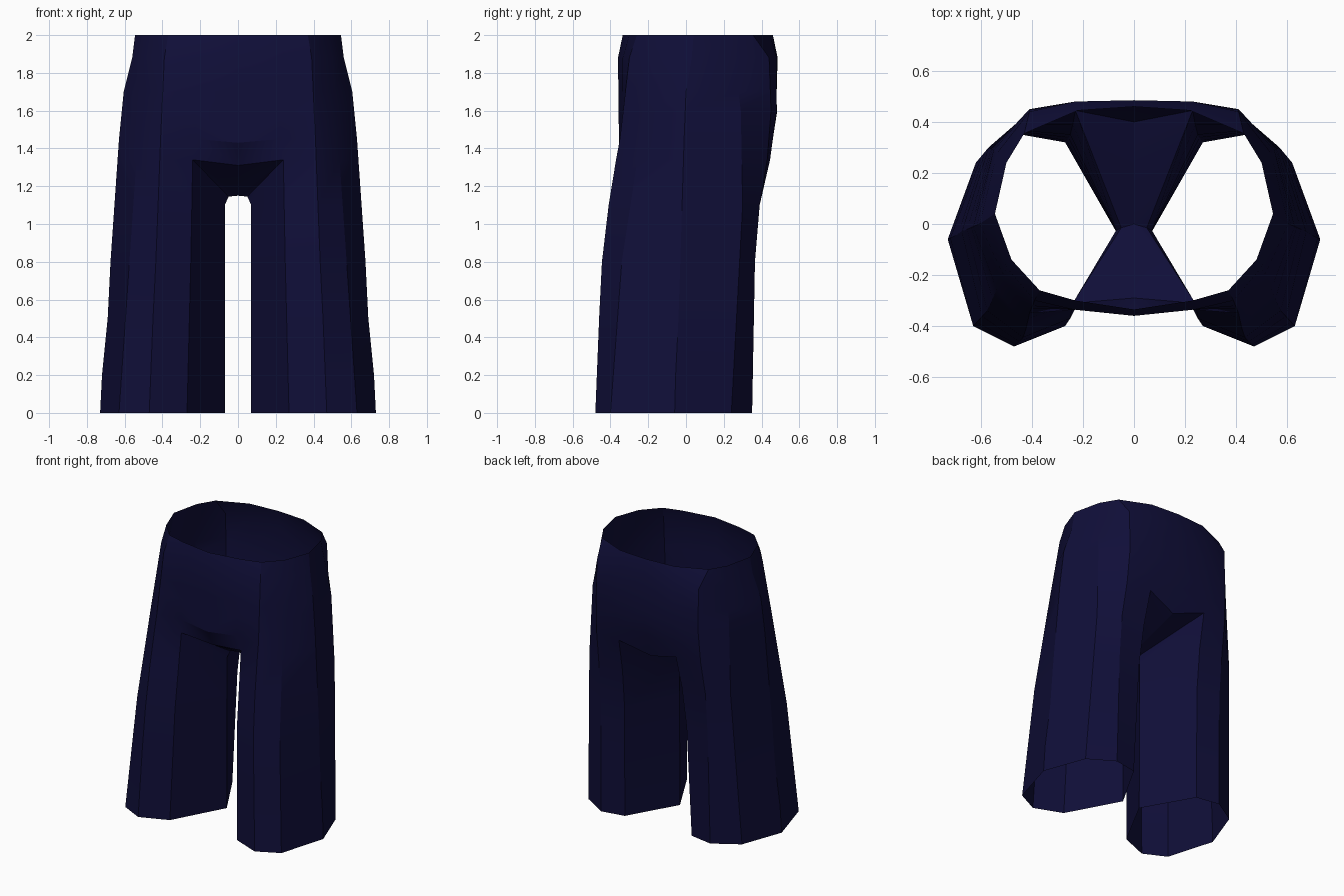
import bpy, bmesh, math

cube = bpy.data.objects.get("Cube")
if cube:
    bpy.data.objects.remove(cube, do_unlink=True)

# Dark navy cloth
navy = bpy.data.materials.new("navy cloth")
navy.use_nodes = True
colour = (0.005, 0.0045, 0.04, 1)
navy.diffuse_color = colour
bsdf = navy.node_tree.nodes["Principled BSDF"]
bsdf.inputs["Base Color"].default_value = colour
bsdf.inputs["Roughness"].default_value = 0.9

# Heights of the edge loops, hem to waist
LEVELS = [0, 0.2, 0.5, 0.8, 1.1, 1.34, 1.45, 1.6, 1.7, 1.88, 2]
CROTCH, SEAT, FLY = 4, 5, 6   # loop numbers where the leg joins the body

# Seam lines of the left half as (z, x, y), from the front round to the back
INNER = [(0, 0.07, -0.03), (1.1, 0.07, -0.025)]
FRONT_INNER = [(0, 0.27, -0.40), (0.8, 0.25, -0.37), (1.34, 0.24, -0.31),
               (1.45, 0.22, -0.335), (1.88, 0.24, -0.335), (2, 0.23, -0.30)]
FRONT = [(0, 0.47, -0.48), (0.5, 0.45, -0.46), (0.8, 0.435, -0.445),
         (1.18, 0.42, -0.40), (1.45, 0.41, -0.35), (1.88, 0.39, -0.30), (2, 0.37, -0.26)]
FRONT_OUTER = [(0, 0.63, -0.40), (0.8, 0.575, -0.34), (1.45, 0.53, -0.24),
               (1.88, 0.50, -0.17), (2, 0.48, -0.14)]
SIDE = [(0, 0.73, -0.06), (0.2, 0.72, -0.055), (0.5, 0.69, -0.04), (0.8, 0.675, -0.03),
        (1.45, 0.63, -0.01), (1.7, 0.605, 0.0), (1.88, 0.56, 0.03), (2, 0.545, 0.04)]
BACK_OUTER = [(0, 0.62, 0.24), (1.1, 0.57, 0.30), (1.6, 0.55, 0.29), (2, 0.50, 0.24)]
BACK = [(0, 0.44, 0.35), (0.8, 0.43, 0.365), (1.1, 0.43, 0.39), (1.34, 0.42, 0.43),
        (1.6, 0.41, 0.45), (1.88, 0.41, 0.44), (2, 0.43, 0.355)]
BACK_INNER = [(0, 0.27, 0.32), (0.8, 0.25, 0.35), (1.1, 0.24, 0.39), (1.34, 0.23, 0.445),
              (1.6, 0.23, 0.48), (1.88, 0.23, 0.48), (2, 0.22, 0.445)]
CENTRE_FRONT = [(1.45, 0, -0.355), (1.88, 0, -0.36), (2, 0, -0.335)]
CENTRE_BACK = [(1.34, 0, 0.44), (1.6, 0, 0.483), (1.7, 0, 0.475), (1.88, 0, 0.485), (2, 0, 0.46)]


def at(line, z):
    """Point on a seam line at height z."""
    for (z0, x0, y0), (z1, x1, y1) in zip(line, line[1:]):
        if z0 <= z <= z1:
            t = (z - z0) / (z1 - z0)
            return (x0 + t * (x1 - x0), y0 + t * (y1 - y0), z)


bm = bmesh.new()


def column(line, first=0, last=len(LEVELS) - 1):
    return {k: bm.verts.new(at(line, LEVELS[k])) for k in range(first, last + 1)}


def strip(a, b, first, last):
    """Quads between two neighbouring seam lines."""
    for k in range(first, last):
        bm.faces.new((a[k], b[k], b[k + 1], a[k + 1]))


inner = column(INNER, 0, CROTCH)
outer = [column(l) for l in (FRONT_INNER, FRONT, FRONT_OUTER, SIDE, BACK_OUTER, BACK, BACK_INNER)]
centre_front = column(CENTRE_FRONT, FLY)
centre_back = column(CENTRE_BACK, SEAT)
centre_front[FLY].co.z = 1.43
centre_back[SEAT].co = (0, 0.40, 1.27)
top = len(LEVELS) - 1
f, b = outer[0], outer[-1]

# Outer shell, inside of the leg, and body panels beside the centre seam
for p, q in zip(outer, outer[1:]):
    strip(p, q, 0, top)
strip(inner, f, 0, CROTCH)
strip(b, inner, 0, CROTCH)
strip(centre_front, f, FLY, top)
strip(b, centre_back, SEAT, top)

# Crotch gusset with the folded notch at the front
fold = bm.verts.new((0, -0.29, 1.31))
arch = bm.verts.new((0.05, -0.015, 1.145))
mid = bm.verts.new((0, 0, 1.15))
knot = inner[CROTCH]
for face in ((knot, f[CROTCH], f[SEAT]), (b[CROTCH], knot, b[SEAT]),
             (f[SEAT], arch, knot), (b[SEAT], knot, arch),
             (f[SEAT], fold, mid), (f[SEAT], mid, arch),
             (b[SEAT], arch, mid), (b[SEAT], mid, centre_back[SEAT]),
             (fold, f[SEAT], f[FLY]), (fold, f[FLY], centre_front[FLY])):
    bm.faces.new(face)
bmesh.ops.recalc_face_normals(bm, faces=bm.faces)
if sum(x.normal.x * x.calc_area() for x in bm.faces if x.calc_center_median().x > 0.5) < 0:
    bmesh.ops.reverse_faces(bm, faces=bm.faces)

mesh = bpy.data.meshes.new("trousers")
bm.to_mesh(mesh)
bm.free()
mesh.materials.append(navy)
trousers = bpy.data.objects.new("trousers", mesh)
bpy.context.collection.objects.link(trousers)

# Mirror to the right half
mirror = trousers.modifiers.new("mirror", 'MIRROR')
mirror.use_axis[0] = True
mirror.use_clip = True
mirror.merge_threshold = 0.001

bpy.ops.object.select_all(action='DESELECT')
trousers.select_set(True)
bpy.context.view_layer.objects.active = trousers
bpy.ops.object.modifier_apply(modifier="mirror")
bpy.ops.object.shade_smooth_by_angle(angle=math.radians(25))
